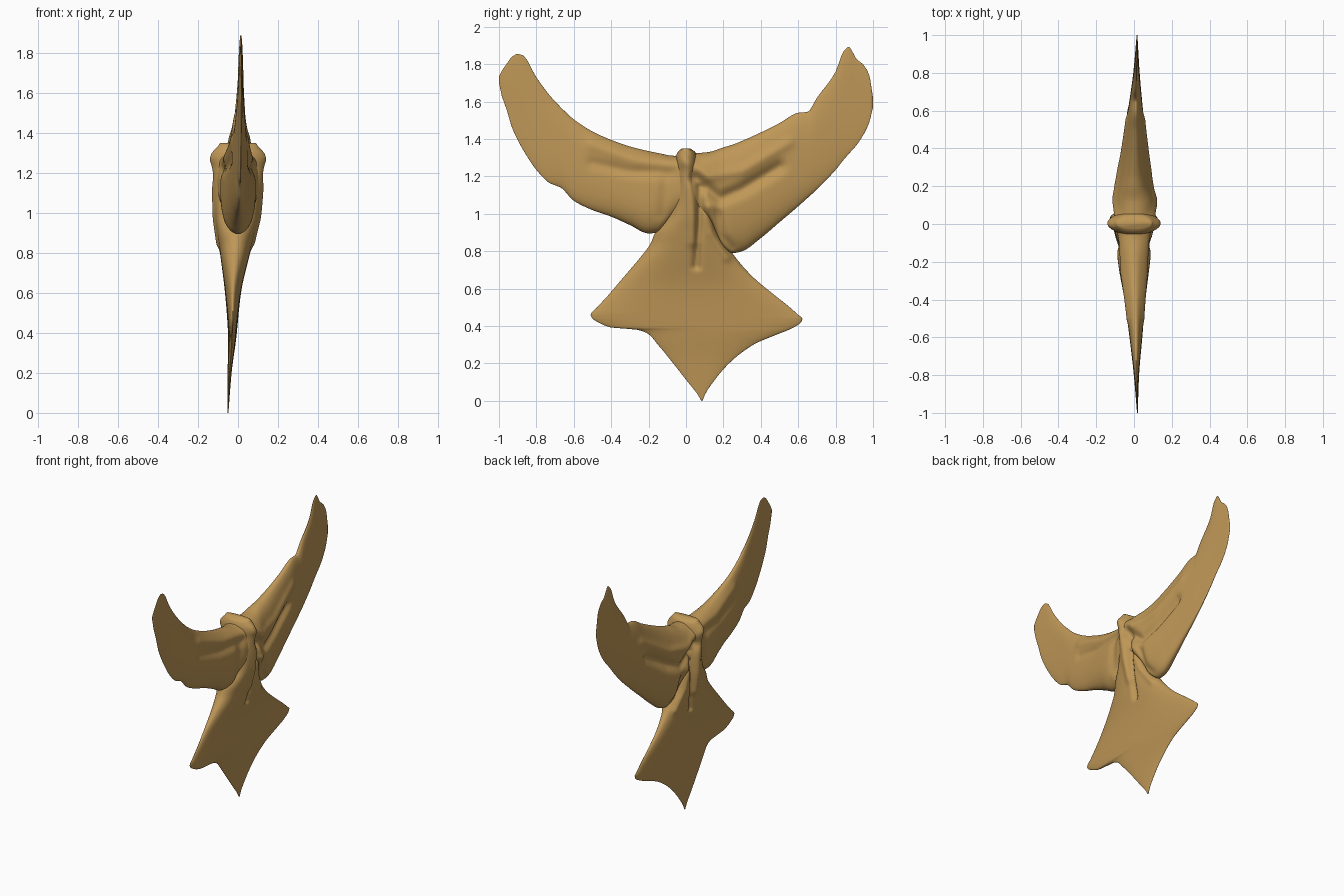
import bpy, bmesh, math
from mathutils import Vector

cloth = bpy.data.materials.new("tan_cloth")
cloth.diffuse_color = (0.52, 0.31, 0.095, 1)

# wing outline: (y, top z, bottom z)
WING = [(-1, 1.735, 1.70), (-.985, 1.765, 1.63), (-.96, 1.80, 1.56), (-.93, 1.84, 1.46),
        (-.90, 1.855, 1.395), (-.87, 1.845, 1.34), (-.8, 1.73, 1.235), (-.73, 1.635, 1.165),
        (-.67, 1.57, 1.14), (-.6, 1.505, 1.07), (-.5, 1.44, 1.02), (-.4, 1.395, .985),
        (-.3, 1.36, .94), (-.2, 1.335, .895), (-.15, 1.325, .9), (-.06, 1.31, .98),
        (0, 1.32, 1.0), (.12, 1.33, .96), (.2, 1.355, .82), (.25, 1.37, .79), (.3, 1.39, .80),
        (.4, 1.435, .87), (.5, 1.485, .955), (.6, 1.54, 1.04), (.65, 1.545, 1.085),
        (.7, 1.62, 1.13), (.8, 1.76, 1.235), (.84, 1.865, 1.285), (.87, 1.893, 1.32),
        (.91, 1.83, 1.365), (.95, 1.795, 1.425), (.98, 1.74, 1.49), (1, 1.62, 1.57)]
# wing depth: (y, centre x, half depth)
WING_DEPTH = [(-1, .018, .002), (-.8, .013, .014), (-.6, .01, .034), (-.4, .005, .056),
              (-.2, .0, .085), (-.05, .0, .10), (.1, .005, .11), (.2, .0, .098), (.4, .005, .064),
              (.6, .008, .04), (.8, .013, .017), (1, .016, .002)]
# body and tail outline: (z, left y, right y)
BODY = [(0, .082, .088), (.04, .058, .105), (.1, .01, .145), (.2, -.068, .23), (.3, -.15, .36),
        (.36, -.205, .50), (.38, -.26, .55), (.392, -.40, .575), (.42, -.47, .615),
        (.44, -.50, .622), (.46, -.51, .60), (.5, -.475, .555), (.56, -.42, .48),
        (.66, -.335, .36), (.76, -.25, .27), (.84, -.19, .215), (.9, -.165, .18),
        (1.0, -.10, .14), (1.1, -.07, .10), (1.2, -.06, .07), (1.3, -.055, .06),
        (1.33, -.045, .05), (1.35, -.02, .02)]
BODY_DEPTH = [(0, -.05, .002), (.2, -.042, .010), (.4, -.028, .022), (.6, -.025, .04),
              (.8, -.015, .075), (.9, -.01, .093), (1.0, -.005, .108), (1.2, 0, .115),
              (1.3, 0, .106), (1.35, 0, .09)]
# folds: amplitude, width, path of (y, z)
FOLDS = [(.016, .035, [(-.02, 1.28), (-.25, 1.29), (-.5, 1.37)]),
         (-.014, .03, [(-.08, 1.22), (-.3, 1.225), (-.5, 1.27)]),
         (.014, .03, [(.03, 1.27), (.12, 1.20), (.3, 1.23), (.55, 1.38)]),
         (-.03, .032, [(.05, 1.19), (.18, 1.08), (.3, 1.13), (.5, 1.25)]),
         (.015, .03, [(0, 1.3), (.02, 1.15), (.04, .85)]),
         (-.028, .018, [(.075, 1.14), (.07, .95), (.055, .72)]),
         (.02, .025, [(.12, 1.03), (.14, .9), (.22, .77)]),
         (-.022, .025, [(.17, 1.0), (.19, .88), (.24, .82)]),
         (-.014, .035, [(-.10, 1.18), (-.12, 1.0)])]


def smooth(table, s, k):
    """Monotone cubic through column k of a table."""
    i = 0
    while i < len(table) - 2 and s > table[i + 1][0]:
        i += 1

    def sec(j):
        return (table[j + 1][k] - table[j][k]) / (table[j + 1][0] - table[j][0])

    def slope(j):
        if j == 0:
            return sec(0)
        if j == len(table) - 1:
            return sec(j - 1)
        a, b = sec(j - 1), sec(j)
        return 0 if a * b <= 0 else 2 * a * b / (a + b)
    h = table[i + 1][0] - table[i][0]
    t = (s - table[i][0]) / h
    return ((2*t**3 - 3*t*t + 1) * table[i][k] + (t**3 - 2*t*t + t) * h * slope(i)
            + (3*t*t - 2*t**3) * table[i + 1][k] + (t**3 - t*t) * h * slope(i + 1))


def fold_height(y, z):
    p, total = Vector((y, z)), 0
    for amp, width, path in FOLDS:
        d = 9
        for a, b in zip(path, path[1:]):
            a, b = Vector(a), Vector(b)
            t = max(0, min(1, (p - a).dot(b - a) / (b - a).length_squared))
            d = min(d, (p - a - (b - a) * t).length)
        if d < 3 * width:
            total += amp * math.exp(-(d / width) ** 2)
    return total


def loft(name, outline, depth, vertical, steps=130, n=120):
    """Skin of rounded sections that follow an outline in the y-z plane."""
    bm = bmesh.new()
    s0, s1 = outline[0][0], outline[-1][0]
    stations = sorted({round(s0 + (s1 - s0) * i / steps, 4) for i in range(steps + 1)}
                      | {r[0] for r in outline})
    rings = []
    for s in stations:
        a, b = smooth(outline, s, 1), smooth(outline, s, 2)
        xc, half = smooth(depth, s, 1), smooth(depth, s, 2)
        ring = []
        for j in range(n):
            ang = 2 * math.pi * j / n
            u = math.cos(ang)
            v = math.copysign(max(0, 1 - abs(u) ** 2.6) ** .5, math.sin(ang))
            w = (a + b) / 2 + u * (b - a) / 2
            y, z = (w, s) if vertical else (s, w)
            x = xc + v * (half + fold_height(y, z) * min(1, half / .06))
            ring.append(bm.verts.new((x, y, z)))
        rings.append(ring)
    for r, q in zip(rings, rings[1:]):
        for j in range(n):
            k = (j + 1) % n
            bm.faces.new((r[j], r[k], q[k], q[j]))
    bm.faces.new(rings[0])
    bm.faces.new(rings[-1])
    bmesh.ops.recalc_face_normals(bm, faces=bm.faces)
    for f in bm.faces:
        f.smooth = True
    me = bpy.data.meshes.new(name)
    bm.to_mesh(me)
    bm.free()
    me.materials.append(cloth)
    ob = bpy.data.objects.new(name, me)
    bpy.context.collection.objects.link(ob)
    return ob


loft("wings", WING, WING_DEPTH, False)
loft("body_and_tail", BODY, BODY_DEPTH, True)
